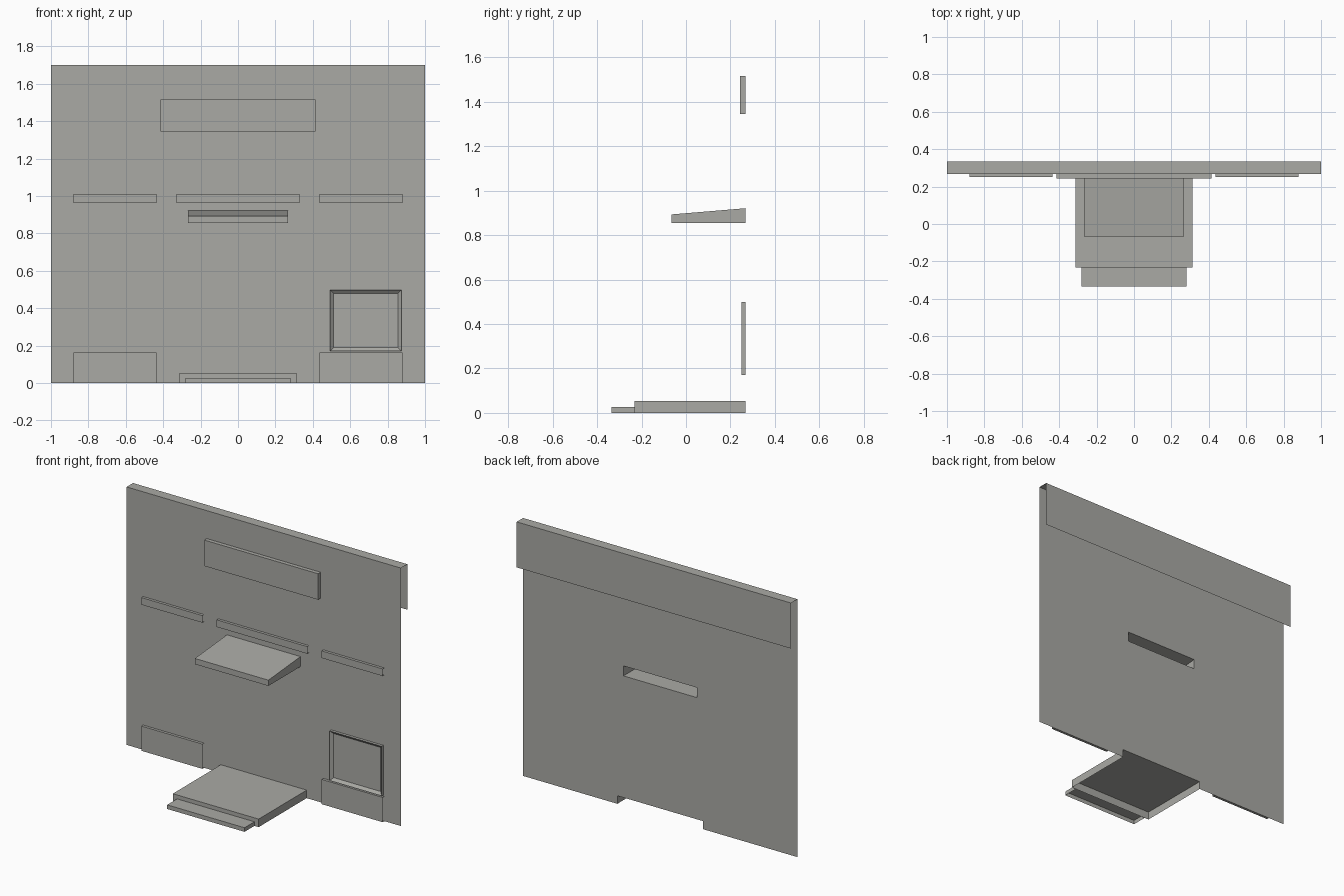
import bpy
import bmesh
from mathutils import Vector

cube = bpy.data.objects.get("Cube")
if cube:
    bpy.data.objects.remove(cube, do_unlink=True)

WALL_Y, BACK_Y, HEIGHT = 0.268, 0.335, 1.7

grey = bpy.data.materials.new("warm_grey")
grey.use_nodes = True
grey.diffuse_color = (0.4, 0.4, 0.375, 1)
grey.node_tree.nodes["Principled BSDF"].inputs["Base Color"].default_value = grey.diffuse_color

SIDES = {"left": (1, 0, 0), "right": (-1, 0, 0), "front": (0, -1, 0),
         "back": (0, 1, 0), "top": (0, 0, 1), "bottom": (0, 0, -1)}


def finish(name, bm):
    mesh = bpy.data.meshes.new(name)
    bm.to_mesh(mesh)
    bm.free()
    mesh.materials.append(grey)
    obj = bpy.data.objects.new(name, mesh)
    bpy.context.collection.objects.link(obj)


def shell(x, y, z, missing=("back",)):
    """Box between the given ranges with some of its sides left open."""
    bm = bmesh.new()
    bmesh.ops.create_cube(bm, size=1)
    bm.normal_update()
    gone = [f for f in bm.faces
            if any(f.normal.dot(Vector(SIDES[s])) > 0.9 for s in missing)]
    bmesh.ops.delete(bm, geom=gone, context="FACES")
    for v in bm.verts:
        v.co = [r[0] if c < 0 else r[1] for c, r in zip(v.co, (x, y, z))]
    bm.normal_update()
    return bm


# Wall sheet, open where the step and the shelf pass through it
STEP_X, STEP_Z = 0.313, 0.053
SHELF_X, SHELF_Z = 0.268, (0.855, 0.921)
xs = [-1, -STEP_X, -SHELF_X, SHELF_X, STEP_X, 1]
zs = [0, STEP_Z, *SHELF_Z, HEIGHT]
bm = bmesh.new()
for x0, x1 in zip(xs, xs[1:]):
    for z0, z1 in zip(zs, zs[1:]):
        mid = abs(x0 + x1) / 2
        if (z0 == 0 and mid < STEP_X) or (z0 == SHELF_Z[0] and mid < SHELF_X):
            continue
        bm.faces.new([bm.verts.new((px, WALL_Y, pz)) for px, pz in
                      ((x0, z0), (x1, z0), (x1, z1), (x0, z1))])
bmesh.ops.remove_doubles(bm, verts=bm.verts, dist=0.0001)
bmesh.ops.dissolve_limit(bm, angle_limit=0.01, verts=bm.verts, edges=bm.edges)
finish("wall", bm)

# Folded cap with a flap hanging behind the wall
finish("top_cap", shell((-1, 1), (WALL_Y, BACK_Y), (1.4, HEIGHT),
                        ("front", "left", "right", "bottom")))

# Sign board
finish("sign_board", shell((-0.415, 0.415), (0.242, WALL_Y), (1.345, 1.516)))

# Trim bars and base panels, open at their ends
open_ends = ("back", "left", "right")
trim_y = (0.25, WALL_Y)
finish("middle_bar", shell((-0.33, 0.33), trim_y, (0.963, 1.01), open_ends))
for label, span in (("right", (-0.88, -0.435)), ("left", (0.435, 0.88))):
    finish(label + "_bar", shell(span, trim_y, (0.963, 1.01), open_ends))
    finish(label + "_base_panel", shell(span, trim_y, (0, 0.163), open_ends))

# Sloping shelf
bm = shell((-SHELF_X, SHELF_X), (-0.066, WALL_Y), SHELF_Z)
for v in bm.verts:
    if v.co.y < 0 and v.co.z > 0.9:
        v.co.z = 0.893
finish("sloping_shelf", bm)

# Square frame with a recessed centre
bm = shell((0.493, 0.873), trim_y, (0.171, 0.498))
front = next(f for f in bm.faces if f.normal.y < -0.9)
bmesh.ops.inset_region(bm, faces=[front], thickness=0.026)
for v in front.verts:
    v.co.y = WALL_Y - 0.002
finish("square_frame", bm)

# Step and its lower lip, open underneath
finish("step", shell((-STEP_X, STEP_X), (-0.232, WALL_Y), (0, STEP_Z), ("back", "bottom")))
finish("step_lip", shell((-0.282, 0.282), (-0.335, -0.232), (0, 0.027), ("back", "bottom")))
